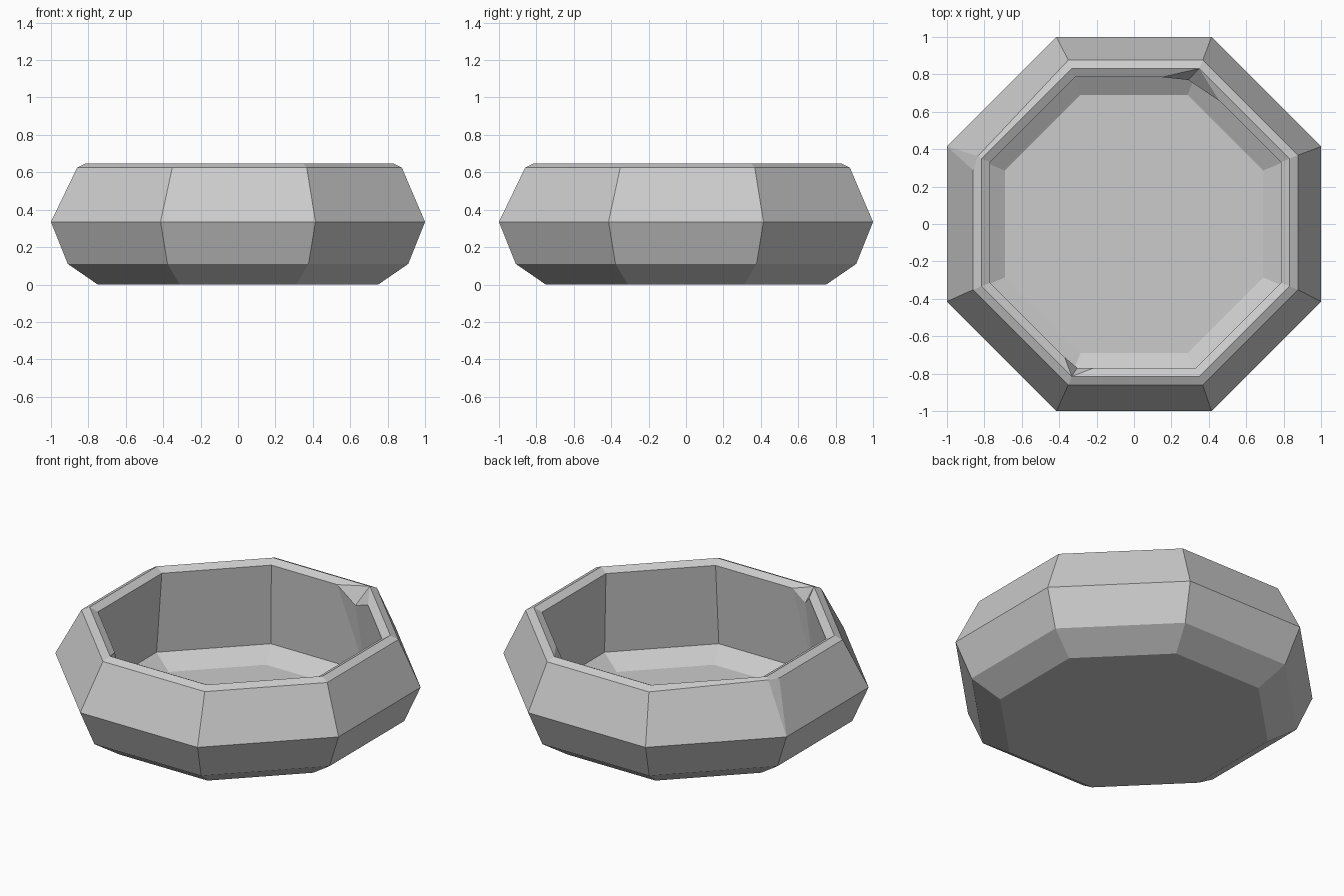
import bpy, bmesh, math
from mathutils import Vector

cube = bpy.data.objects.get("Cube")
if cube:
    bpy.data.objects.remove(cube, do_unlink=True)

SIDES = 8
SHIFT = 0.008  # the mouth sits slightly off centre

# Profile from underside to inner floor: (distance to flat side, height, offset)
PROFILE = [
    (0.75, 0.0, 0),          # base
    (0.91, 0.11, 0),         # lower bevel
    (1.0, 0.335, 0),         # belt
    (0.868, 0.625, SHIFT),   # rim
    (0.823, 0.647, SHIFT),   # ridge
    (0.777, 0.622, SHIFT),   # lip
    (0.81, 0.105, 0),        # undercut wall foot
    (0.69, 0.03, 0),         # inner floor
]
BELT, RIM, RIDGE, LIP = 2, 3, 4, 5


def make_ring(bm, apothem, z, offset):
    r = apothem / math.cos(math.pi / SIDES)
    angles = [(i + 0.5) * math.tau / SIDES for i in range(SIDES)]
    return [bm.verts.new((r * math.cos(a) + offset, r * math.sin(a) + offset, z))
            for a in angles]


def chip_corner(corner, neighbour, anchor, distance):
    """Add a point on the edge beside a corner and cut a facet to the anchor."""
    edge = next(e for e in corner.link_edges if e.other_vert(corner) == neighbour)
    point = bmesh.utils.edge_split(edge, corner, distance / edge.calc_length())[1]
    face = next(f for f in point.link_faces if anchor in f.verts)
    bmesh.utils.face_split(face, point, anchor)
    return point


# Bowl shell
bm = bmesh.new()
rings = [make_ring(bm, *p) for p in PROFILE]
for low, high in zip(rings, rings[1:]):
    for i in range(SIDES):
        j = (i + 1) % SIDES
        bm.faces.new((low[i], low[j], high[j], high[i]))
bm.faces.new(list(reversed(rings[0])))
bm.faces.new(rings[-1])

# Two chipped corners inside the lip: (corner, distance before, distance after, move)
lip, ridge = rings[LIP], rings[RIDGE]
for i, before, after, move in (
        (1, 0.18, 0.18, (-0.04, -0.015, -0.09)),
        (5, 0.08, 0.1, (0.01, 0.0, -0.07))):
    chip_corner(lip[i], lip[i - 1], ridge[i], before)
    chip_corner(lip[i], lip[(i + 1) % SIDES], ridge[i], after)
    lip[i].co += Vector(move)

# One worn corner on the outside of the rim
rim, belt = rings[RIM], rings[BELT]
chip_corner(rim[3], rim[4], belt[3], 0.08)
rim[3].co += Vector((0.025, -0.005, 0.01))

bmesh.ops.triangulate(bm, faces=[f for f in bm.faces if 4 < len(f.verts) < SIDES])
bmesh.ops.recalc_face_normals(bm, faces=bm.faces[:])
mesh = bpy.data.meshes.new("bowl")
bm.to_mesh(mesh)
bm.free()
bowl = bpy.data.objects.new("bowl", mesh)
bpy.context.collection.objects.link(bowl)

# Plain grey
grey = bpy.data.materials.new("plain grey")
grey.use_nodes = True
color = (0.6, 0.6, 0.6, 1.0)
grey.diffuse_color = color
grey.node_tree.nodes["Principled BSDF"].inputs["Base Color"].default_value = color
mesh.materials.append(grey)
